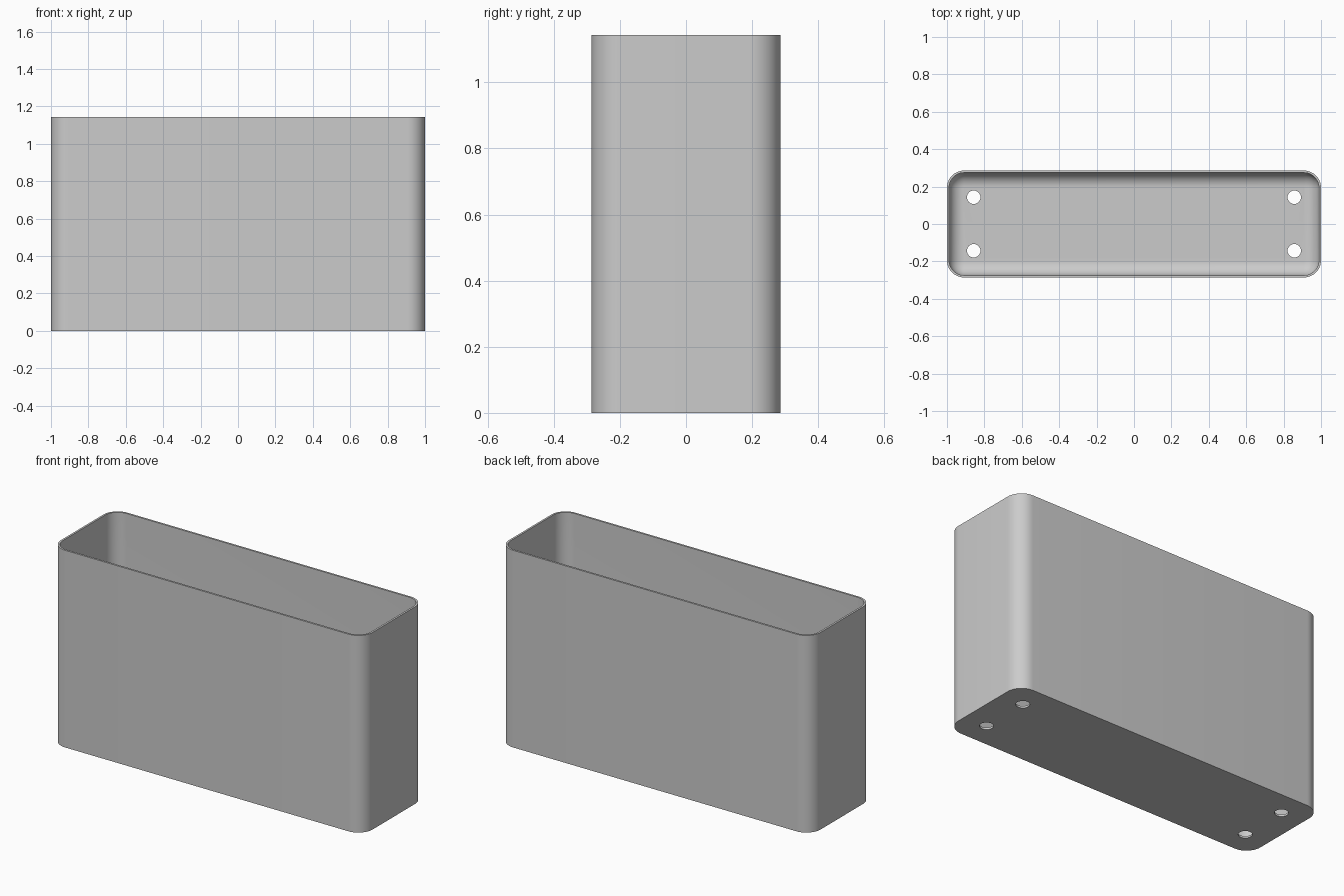
import bpy, bmesh, math

cube = bpy.data.objects.get("Cube")
if cube:
    bpy.data.objects.remove(cube, do_unlink=True)

HALF_X, HALF_Y, HEIGHT = 1.0, 0.2857, 1.143
CORNER, WALL, FILLET = 0.092, 0.0114, 0.077
STEPS = 12

grey = bpy.data.materials.new("plain grey")
grey.use_nodes = True
grey.diffuse_color = (0.6, 0.6, 0.6, 1)
grey.node_tree.nodes["Principled BSDF"].inputs["Base Color"].default_value = (0.6, 0.6, 0.6, 1)


def ring(bm, inset, z):
    """Rounded rectangle of vertices, moved inward by inset."""
    verts = []
    for i, (sx, sy) in enumerate([(1, 1), (-1, 1), (-1, -1), (1, -1)]):
        for k in range(STEPS + 1):
            a = (i + k / STEPS) * math.pi / 2
            r = CORNER - inset
            verts.append(bm.verts.new((sx * (HALF_X - CORNER) + r * math.cos(a),
                                       sy * (HALF_Y - CORNER) + r * math.sin(a), z)))
    return verts


# Wall profile: outside, rim, inside, then the fillet down to the floor
profile = [(0, 0), (0, HEIGHT), (WALL, HEIGHT)]
for k in range(STEPS + 1):
    a = k / STEPS * math.pi / 2
    profile.append((WALL + FILLET * (1 - math.cos(a)), WALL + FILLET * (1 - math.sin(a))))

bm = bmesh.new()
rings = [ring(bm, inset, z) for inset, z in profile]
for low, high in zip(rings, rings[1:]):
    for i in range(len(low)):
        j = (i + 1) % len(low)
        bm.faces.new((low[i], low[j], high[j], high[i]))
bm.faces.new(rings[0][::-1])
bm.faces.new(rings[-1])
bmesh.ops.recalc_face_normals(bm, faces=bm.faces)
mesh = bpy.data.meshes.new("open_box")
bm.to_mesh(mesh)
bm.free()
mesh.materials.append(grey)
box = bpy.data.objects.new("open_box", mesh)
bpy.context.collection.objects.link(box)

# Four drain holes through the floor
for sx in (-1, 1):
    for sy in (-1, 1):
        bpy.ops.mesh.primitive_cylinder_add(vertices=32, radius=0.036, depth=0.1,
                                            location=(sx * 0.857, sy * 0.143, 0))
        cutter = bpy.context.object
        cutter.name = "hole_cutter"
        cutter.data.materials.append(grey)
        cut = box.modifiers.new("hole", 'BOOLEAN')
        cut.operation = 'DIFFERENCE'
        cut.solver = 'EXACT'
        cut.object = cutter
        bpy.ops.object.select_all(action='DESELECT')
        box.select_set(True)
        bpy.context.view_layer.objects.active = box
        bpy.ops.object.modifier_apply(modifier=cut.name)
        bpy.data.objects.remove(cutter, do_unlink=True)

bpy.ops.object.shade_smooth_by_angle(angle=math.radians(30))
